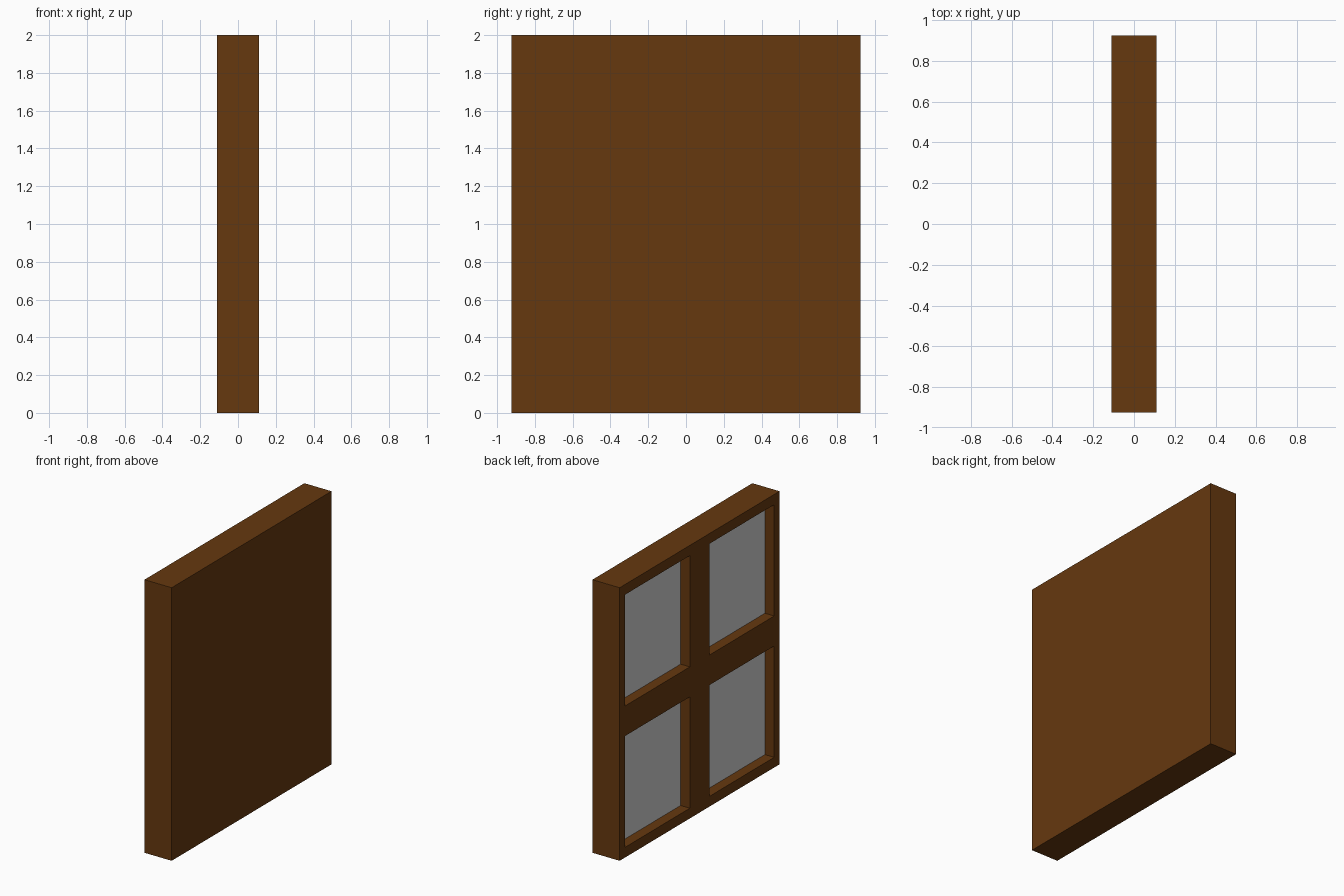
import bpy

cube = bpy.data.objects.get("Cube")
if cube:
    bpy.data.objects.remove(cube, do_unlink=True)

# Overall size, window opening ranges and recess
HALF_X, HALF_Y, HEIGHT = 0.11, 0.925, 2.0
OPEN_Y = (0.113, 0.863)
OPEN_Z = (0.11, 0.925)      # measured from mid height
GLASS_X = -0.035            # visible surface of the panes


def make_material(name, rgb):
    mat = bpy.data.materials.new(name)
    mat.use_nodes = True
    colour = (*rgb, 1.0)
    mat.diffuse_color = colour
    bsdf = next(n for n in mat.node_tree.nodes if n.type == 'BSDF_PRINCIPLED')
    bsdf.inputs["Base Color"].default_value = colour
    return mat


def box(name, lo, hi, mat):
    bpy.ops.mesh.primitive_cube_add(size=1, location=[(a + b) / 2 for a, b in zip(lo, hi)])
    obj = bpy.context.object
    obj.name = obj.data.name = name
    obj.scale = [b - a for a, b in zip(lo, hi)]
    bpy.ops.object.transform_apply(location=False, rotation=False, scale=True)
    obj.data.materials.append(mat)
    return obj


wood = make_material("brown_wood", (0.133, 0.040, 0.0048))
glass = make_material("grey_glass", (0.61, 0.61, 0.61))

# Solid wooden body, hollowed on one broad side
frame = box("window_frame", (-HALF_X, -HALF_Y, 0), (HALF_X, HALF_Y, HEIGHT), wood)

# Four recesses, each with a pane on its floor
for row, sz in (("lower", -1), ("upper", 1)):
    for side, sy in (("front", -1), ("back", 1)):
        y0, y1 = sorted(sy * v for v in OPEN_Y)
        z0, z1 = sorted(HEIGHT / 2 + sz * v for v in OPEN_Z)

        cutter = box("recess_cutter", (-HALF_X - 0.1, y0, z0), (GLASS_X + 0.004, y1, z1), wood)
        cutter.hide_render = True
        cut = frame.modifiers.new("recess", 'BOOLEAN')
        cut.operation = 'DIFFERENCE'
        cut.solver = 'EXACT'
        cut.object = cutter
        bpy.context.view_layer.objects.active = frame
        bpy.ops.object.modifier_apply(modifier=cut.name)
        bpy.data.objects.remove(cutter, do_unlink=True)

        box(f"{row}_{side}_pane", (GLASS_X, y0, z0), (GLASS_X + 0.006, y1, z1), glass)
